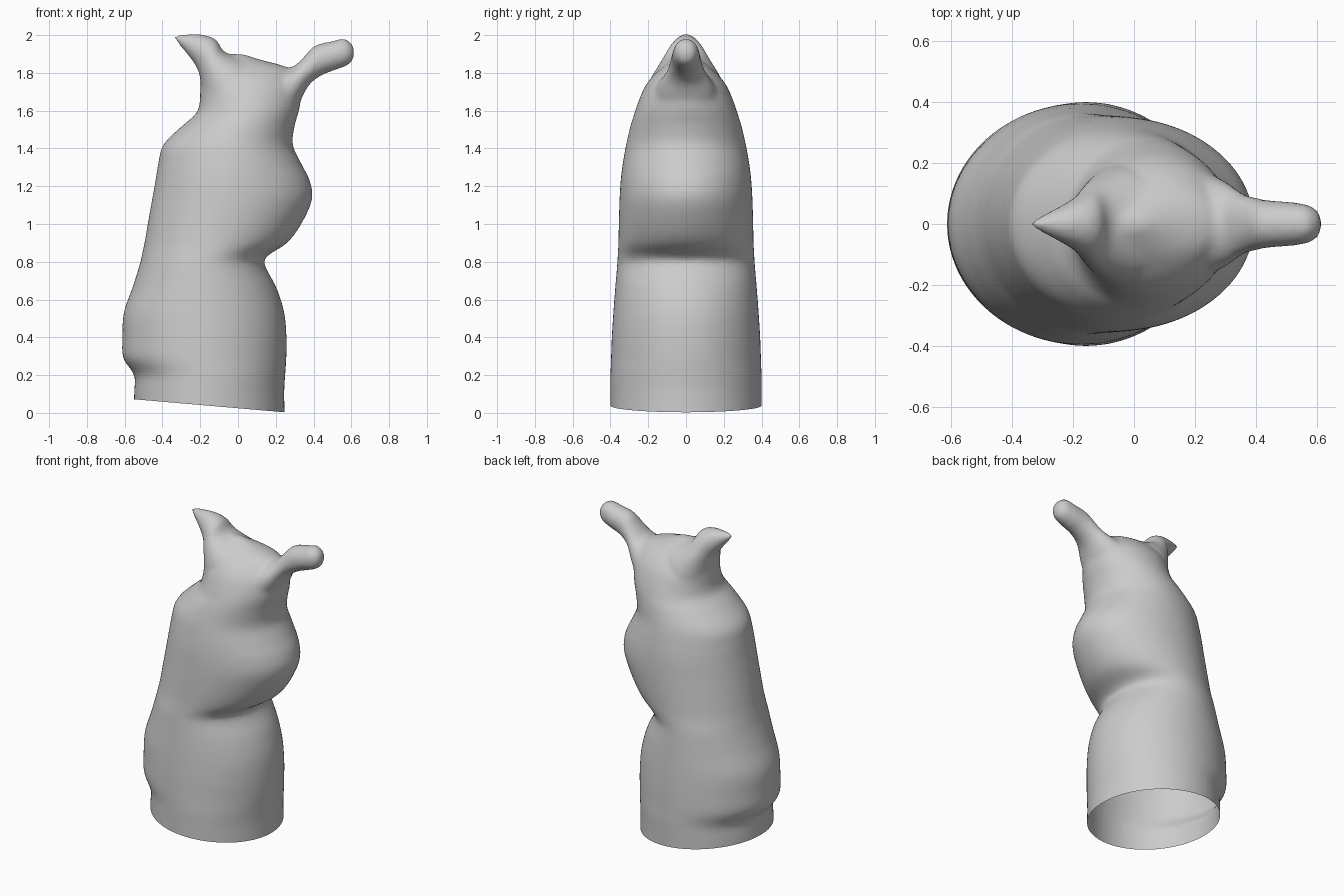
import bpy, bmesh, math
from mathutils import Vector

if "Cube" in bpy.data.objects:
    bpy.data.objects.remove(bpy.data.objects["Cube"])

SIDES = 64
STEPS = 5


def catmull(rows):
    """Smoothly subdivide a list of equal-length number rows."""
    out = []
    for i in range(len(rows) - 1):
        p = [rows[max(0, min(len(rows) - 1, i + k))] for k in (-1, 0, 1, 2)]
        for s in range(STEPS):
            t = s / STEPS
            out.append([0.5 * (2 * b + (c - a) * t + (2 * a - 5 * b + 4 * c - d) * t * t
                               + (3 * b - a - 3 * c + d) * t ** 3)
                        for a, b, c, d in zip(*p)])
    out.append(rows[-1])
    return out


def loft(name, rows):
    """Loft closed sections: (x0, z0, x1, z1, half width, widest fraction)."""
    bm = bmesh.new()
    rings = []
    for x0, z0, x1, z1, w, f in catmull(rows):
        p, q = Vector((x0, 0, z0)), Vector((x1, 0, z1))
        c = p.lerp(q, f)
        ring = []
        for i in range(SIDES):
            a = 2 * math.pi * i / SIDES
            k = math.cos(a)
            v = c + ((q - c) * k if k > 0 else (p - c) * -k)
            v.y = w * math.sin(a)
            ring.append(bm.verts.new(v))
        rings.append(ring)
    for a, b in zip(rings, rings[1:]):
        for i in range(SIDES):
            j = (i + 1) % SIDES
            bm.faces.new((a[i], a[j], b[j], b[i]))
    bm.faces.new(rings[0])
    bm.faces.new(rings[-1])
    bmesh.ops.recalc_face_normals(bm, faces=bm.faces)
    me = bpy.data.meshes.new(name)
    bm.to_mesh(me)
    bm.free()
    ob = bpy.data.objects.new(name, me)
    bpy.context.collection.objects.link(ob)
    return ob


# Sleeve body: height, left x, right x, half width, x of widest point
body_rows = [
    (-.10, -.555, .25, .40, -.16), (.10, -.55, .245, .40, -.16),
    (.20, -.55, .25, .40, -.16), (.29, -.608, .256, .397, -.17),
    (.40, -.612, .257, .393, -.17), (.53, -.605, .245, .385, -.17),
    (.66, -.56, .205, .375, -.17), (.78, -.522, .143, .365, -.17),
    (.83, -.51, .155, .362, -.15), (.90, -.495, .26, .358, -.12),
    (1.0, -.478, .335, .356, -.09), (1.13, -.455, .392, .352, -.06),
    (1.23, -.437, .38, .346, -.05), (1.32, -.422, .335, .335, -.04),
    (1.42, -.395, .29, .317, -.03), (1.52, -.295, .30, .294, .01),
    (1.58, -.225, .317, .275, .04), (1.64, -.203, .33, .255, .05),
    (1.72, -.20, .33, .222, .05), (1.78, -.19, .30, .18, .05),
    (1.83, -.16, .26, .125, .04), (1.87, -.12, .12, .07, 0),
    (1.90, -.07, .03, .02, -.02)]
body = loft("sleeve_body", [(a, z, b, z, w, (c - a) / (b - a))
                            for z, a, b, w, c in body_rows])

# Pointed ear on the left
ear = loft("pointed_ear", [
    (-.19, 1.64, .06, 1.86, .19, .5), (-.20, 1.77, -.07, 1.91, .14, .5),
    (-.222, 1.835, -.115, 1.975, .10, .5), (-.27, 1.90, -.19, 2.003, .062, .5),
    (-.325, 1.965, -.285, 2.003, .025, .5), (-.345, 1.99, -.335, 2.0, .005, .5)])

# Rounded horn on the right
horn = loft("rounded_horn", [
    (.27, 1.52, .08, 1.79, .2, .5), (.325, 1.64, .27, 1.825, .14, .5),
    (.38, 1.74, .335, 1.87, .10, .5), (.45, 1.79, .405, 1.943, .08, .5),
    (.53, 1.82, .50, 1.968, .072, .5), (.588, 1.845, .56, 1.982, .062, .5),
    (.613, 1.88, .603, 1.955, .035, .5), (.616, 1.91, .612, 1.93, .01, .5)])

# Fuse the parts and soften the joins
for part in (ear, horn):
    m = body.modifiers.new("union", 'BOOLEAN')
    m.operation, m.object, m.solver = 'UNION', part, 'EXACT'
m = body.modifiers.new("remesh", 'REMESH')
m.mode, m.voxel_size = 'VOXEL', 0.014
m = body.modifiers.new("soften", 'SMOOTH')
m.factor, m.iterations = 0.5, 8
dg = bpy.context.evaluated_depsgraph_get()
mesh = bpy.data.meshes.new_from_object(body.evaluated_get(dg))
body.modifiers.clear()
for part in (ear, horn):
    bpy.data.objects.remove(part)

# Open the sleeve with a slanted cut at the bottom
bm = bmesh.new()
bm.from_mesh(mesh)
bmesh.ops.bisect_plane(bm, geom=bm.verts[:] + bm.edges[:] + bm.faces[:],
                       plane_co=(.25, 0, .003), plane_no=(.07, 0, .81),
                       clear_inner=True)
for f in bm.faces:
    f.smooth = True
bm.to_mesh(mesh)
bm.free()
body.data = mesh
body.name = "hand_puppet_sleeve"
